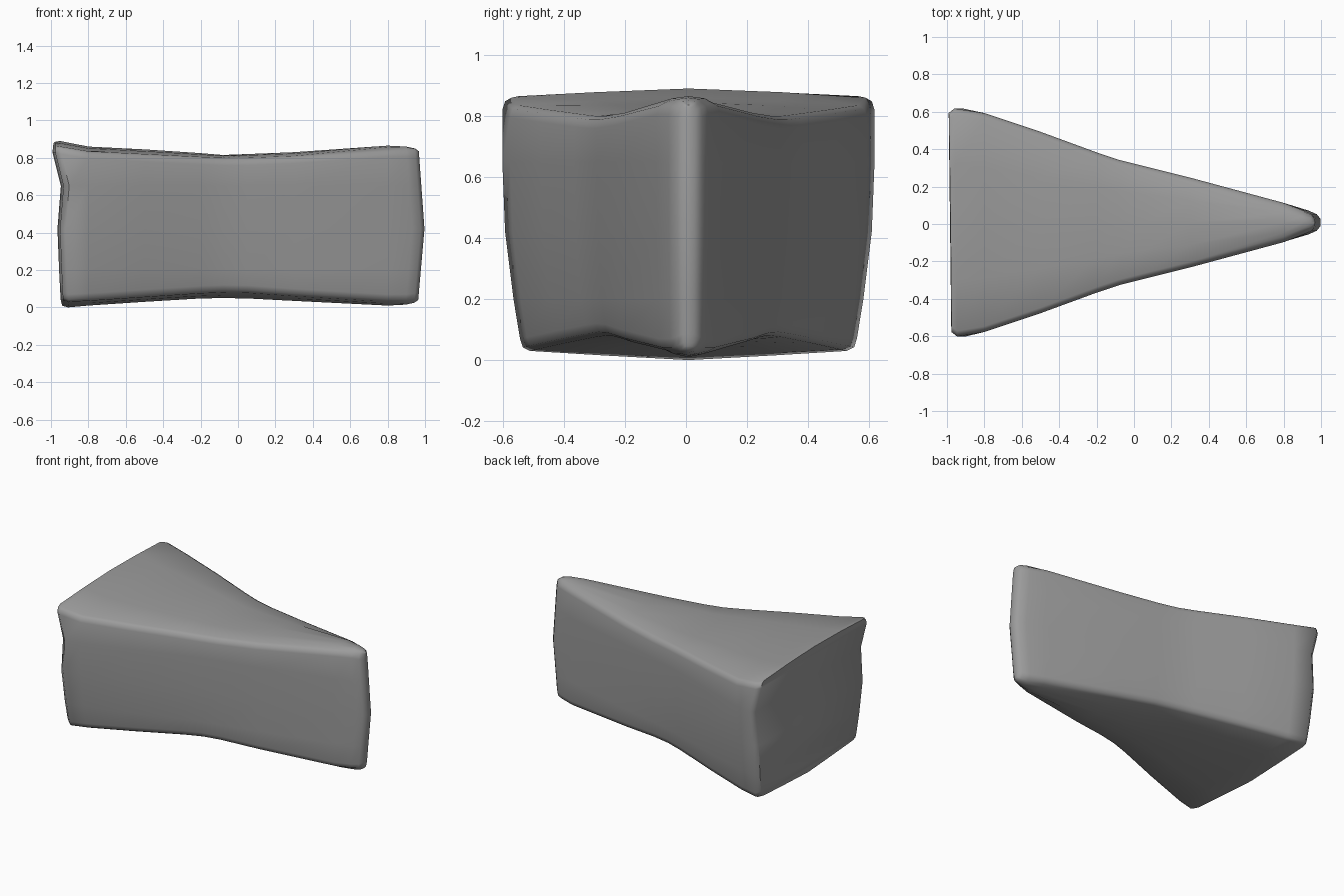
import bpy
import bmesh

cube = bpy.data.objects.get("Cube")
if cube:
    bpy.data.objects.remove(cube, do_unlink=True)

# One plain stone grey
grey = bpy.data.materials.new("stone_grey")
grey.use_nodes = True
colour = (0.33, 0.33, 0.33, 1)
grey.diffuse_color = colour
grey.node_tree.nodes["Principled BSDF"].inputs["Base Color"].default_value = colour

# Sections along the wedge: x, half width, top middle, top edge, bottom middle, bottom edge
SECTIONS = [
    (-0.96, 0.585, 0.885, 0.865, 0.01, 0.04),
    (-0.93, 0.61, 0.89, 0.86, 0.0, 0.03),
    (-0.8, 0.585, 0.86, 0.835, 0.01, 0.035),
    (-0.5, 0.485, 0.845, 0.82, 0.03, 0.055),
    (-0.2, 0.375, 0.825, 0.805, 0.048, 0.075),
    (-0.08, 0.335, 0.815, 0.80, 0.05, 0.08),
    (0.05, 0.302, 0.82, 0.80, 0.048, 0.078),
    (0.3, 0.24, 0.83, 0.81, 0.035, 0.06),
    (0.8, 0.105, 0.865, 0.845, 0.01, 0.03),
    (0.92, 0.065, 0.86, 0.845, 0.015, 0.03),
    (0.965, 0.045, 0.85, 0.84, 0.025, 0.035),
    (0.985, 0.02, 0.835, 0.83, 0.04, 0.045),
]


def lerp_table(table, z):
    for (a, va), (b, vb) in zip(table, table[1:]):
        if z <= b:
            return va + (vb - va) * max(0, z - a) / (b - a)
    return table[-1][1]


# Horizontal shift of the end faces with height
BACK = [(0.0, 0.02), (0.4, 0.0), (0.65, 0.02), (0.83, -0.025), (0.9, -0.02)]
TIP = [(0.0, -0.025), (0.42, 0.012), (0.86, -0.02)]


def half_profile(w, top, top_edge, low, low_edge):
    r = min(0.03, w * 0.35)
    b = w * 0.9
    return [
        (0, top), (w * 0.5, (top + top_edge) / 2 + 0.003),
        (w - r, top_edge), (w - r * 0.3, top_edge - 0.012), (w, top_edge - 0.04),
        (w, 0.65), (w * 0.985, 0.42), (w * 0.94, 0.2),
        (b + r * 0.1, low_edge + 0.04), (b - r * 0.2, low_edge + 0.012), (b - r, low_edge),
        (b * 0.5, (low + low_edge) / 2), (0, low),
    ]


bm = bmesh.new()
rings = []
for x, w, *heights in SECTIONS:
    half = half_profile(w, *heights)
    points = half + [(-y, z) for y, z in half[-2:0:-1]]
    ring = []
    for y, z in points:
        dx = lerp_table(BACK, z) - 0.012 * y if x < -0.9 else 0
        if x > 0.9:
            dx = lerp_table(TIP, z)
        ring.append(bm.verts.new((x + dx, y + 0.008, z)))
    rings.append(ring)

# Long sides, top and bottom
n = len(rings[0])
for a, b in zip(rings, rings[1:]):
    for i in range(n):
        j = (i + 1) % n
        bm.faces.new((a[i], a[j], b[j], b[i]))

# End faces closed by strips running across
for ring in (rings[0], rings[-1]):
    for i in range(n // 2):
        strip = [ring[i], ring[i + 1], ring[-i - 1], ring[-i]]
        bm.faces.new(list(dict.fromkeys(strip)))

bmesh.ops.recalc_face_normals(bm, faces=bm.faces)
mesh = bpy.data.meshes.new("wedge_block")
bm.to_mesh(mesh)
bm.free()
mesh.materials.append(grey)
wedge = bpy.data.objects.new("wedge_block", mesh)
bpy.context.collection.objects.link(wedge)

# Soft edges
bpy.ops.object.select_all(action='DESELECT')
wedge.select_set(True)
bpy.context.view_layer.objects.active = wedge
bpy.ops.object.shade_smooth_by_angle(angle=0.9)
